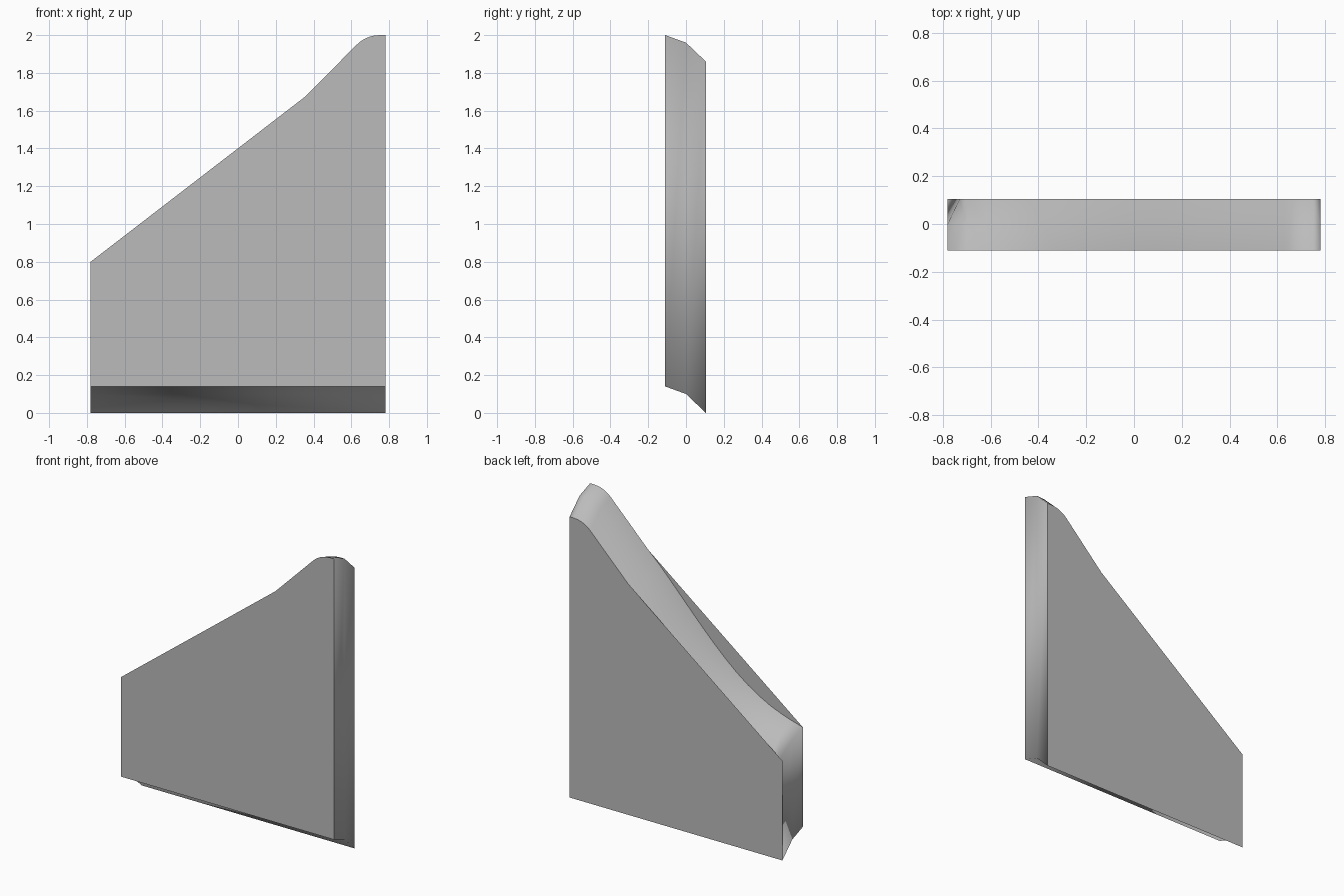
import bpy
import bmesh
import math

cube = bpy.data.objects.get("Cube")
if cube:
    bpy.data.objects.remove(cube, do_unlink=True)

grey = bpy.data.materials.new("mid grey")
grey.use_nodes = True
colour = (0.5, 0.5, 0.5, 1)
grey.diffuse_color = colour
grey.node_tree.nodes["Principled BSDF"].inputs["Base Color"].default_value = colour

HALF = 0.78
FRONT, BACK = -0.11, 0.105
BASE = 0.14          # bottom of the front panel
SHEAR = 0.14         # how far the back panel sits below the front one
KNEE = (0.35, 1.67)  # where the long slope steepens
TOE = (-HALF, 0.8)   # low end of the long slope


def make_object(name, bm):
    mesh = bpy.data.meshes.new(name)
    bm.to_mesh(mesh)
    bm.free()
    mesh.materials.append(grey)
    obj = bpy.data.objects.new(name, mesh)
    bpy.context.collection.objects.link(obj)
    return obj


def crest():
    """Rounded peak, from the tall end down to the knee."""
    pts = [(HALF, 2.0)]
    for i in range(6):
        a = math.radians(90 + 9 * i)
        pts.append((0.75 + 0.17 * math.cos(a), 1.83 + 0.17 * math.sin(a)))
    return pts + [KNEE]


def panel(name, y, drop):
    """Flat side panel with a straight slope."""
    outline = [(-HALF, BASE), (HALF, BASE)] + crest() + [TOE]
    bm = bmesh.new()
    face = bm.faces.new([bm.verts.new((x, y, z - drop)) for x, z in outline])
    if y > 0:
        face.normal_flip()
    return make_object(name, bm)


def rim_path(steps=14, sag=0.14):
    """Closed edge path whose long slope sags between the panels."""
    pts = [(-HALF, BASE), (HALF, BASE)] + crest()
    for i in range(1, steps + 1):
        t = i / steps
        x = KNEE[0] + (TOE[0] - KNEE[0]) * t
        z = KNEE[1] + (TOE[1] - KNEE[1]) * t
        pts.append((x, z - sag * math.sin(math.pi * t ** 1.3)))
    return pts


# Side panels
panel("front_panel", FRONT, 0)
panel("back_panel", BACK, SHEAR)

# Bent rim joining the panels
bm = bmesh.new()
path = rim_path()
rings = []
for y, drop in ((FRONT, 0), (0, 0.04), (BACK, SHEAR)):
    rings.append([bm.verts.new((x, y, z - drop)) for x, z in path])

# Pull the low back corner inwards
corner = rings[-1][-1]
corner.co.x += 0.05
corner.co.z -= 0.04

for a, b in zip(rings, rings[1:]):
    for i in range(len(path)):
        j = (i + 1) % len(path)
        bm.faces.new((a[i], b[i], b[j], a[j]))
bmesh.ops.recalc_face_normals(bm, faces=bm.faces)
for face in bm.faces:
    face.smooth = True
make_object("edge_rim", bm)
